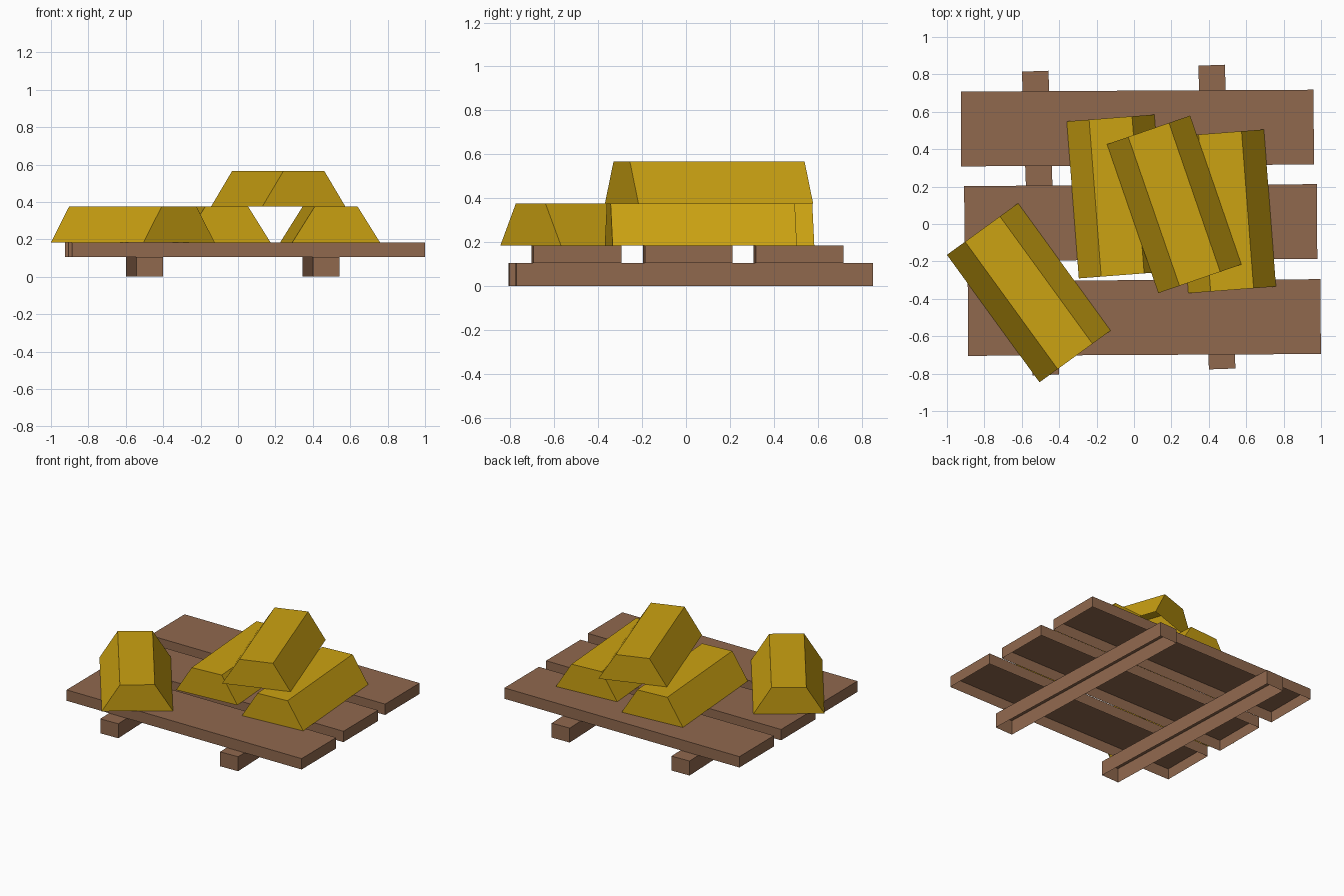
import bpy
import bmesh
from math import radians
from mathutils import Matrix

cube = bpy.data.objects.get("Cube")
if cube:
    bpy.data.objects.remove(cube, do_unlink=True)


def make_material(name, rgb):
    mat = bpy.data.materials.new(name)
    mat.use_nodes = True
    mat.diffuse_color = (*rgb, 1)
    bsdf = next(n for n in mat.node_tree.nodes if n.type == "BSDF_PRINCIPLED")
    bsdf.inputs["Base Color"].default_value = (*rgb, 1)
    return mat


wood = make_material("brown wood", (0.28, 0.14, 0.076))
gold = make_material("gold metal", (0.6, 0.36, 0.006))


def open_block(name, mat, size, center, base, angle, taper=1.0):
    """Block without an underside; taper narrows the top across its width."""
    bm = bmesh.new()
    bmesh.ops.create_cube(bm, size=1)
    bm.normal_update()
    bottom = [f for f in bm.faces if f.normal.z < -0.9]
    bmesh.ops.delete(bm, geom=bottom, context="FACES_ONLY")
    for v in bm.verts:
        v.co.z += 0.5
        if v.co.z > 0.5:
            v.co.x *= taper
    bmesh.ops.transform(bm, matrix=Matrix.Diagonal((*size, 1)), verts=bm.verts)
    mesh = bpy.data.meshes.new(name)
    bm.to_mesh(mesh)
    bm.free()
    mesh.materials.append(mat)
    obj = bpy.data.objects.new(name, mesh)
    obj.location = (*center, base)
    obj.rotation_euler.z = radians(angle)
    bpy.context.collection.objects.link(obj)
    return obj


RUNNER_H, PLANK_TOP, BAR_H = 0.105, 0.184, 0.191

# Pallet runners
for name, center in (("left_runner", (0.443, 0.037)), ("right_runner", (-0.5, 0.005))):
    open_block(name, wood, (0.142, 1.625, RUNNER_H), center, 0, 2)

# Pallet planks
for name, center in (("back_plank", (0.018, 0.513)),
                     ("middle_plank", (0.036, 0.008)),
                     ("front_plank", (0.055, -0.5))):
    open_block(name, wood, (1.886, 0.4, PLANK_TOP - RUNNER_H), center, RUNNER_H, 0.3)

# Trapezoid ingots: three on the planks, one stacked across two of them
for name, center, level, angle in (("middle_ingot", (-0.093, 0.147), 0, 4.4),
                                   ("left_ingot", (0.4925, 0.0675), 0, 4.4),
                                   ("front_ingot", (-0.5625, -0.3675), 0, 36),
                                   ("top_ingot", (0.215, 0.105), 1, 19)):
    open_block(name, gold, (0.47, 0.842, BAR_H), center,
               PLANK_TOP + level * BAR_H, angle, taper=0.49)
